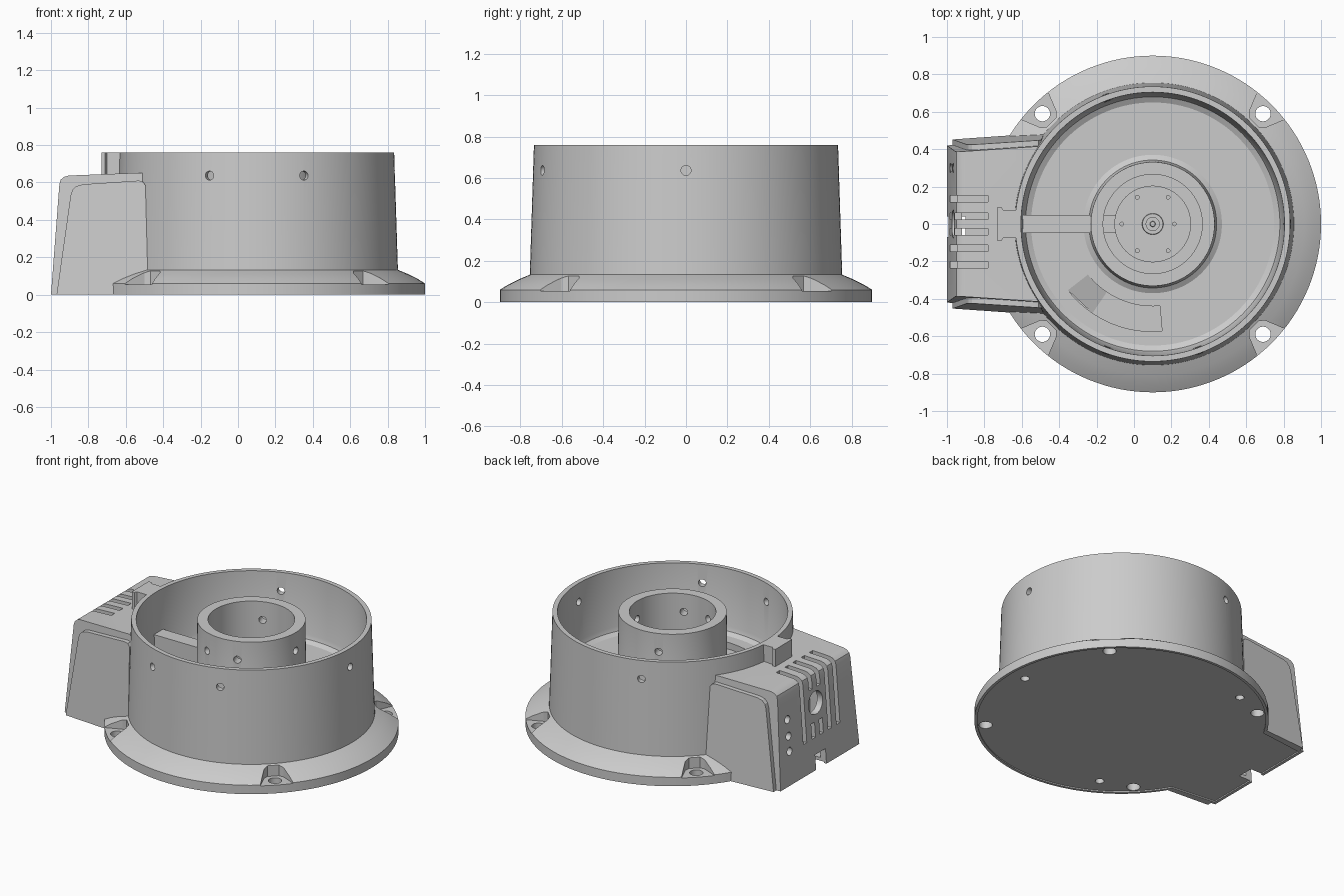
import bpy, bmesh, math
from mathutils import Vector, Matrix

if "Cube" in bpy.data.objects:
    bpy.data.objects.remove(bpy.data.objects["Cube"])

CX = 0.1      # axis of the round body
SEG = 128


def finish(name, bm):
    bmesh.ops.recalc_face_normals(bm, faces=bm.faces)
    me = bpy.data.meshes.new(name)
    bm.to_mesh(me)
    bm.free()
    ob = bpy.data.objects.new(name, me)
    bpy.context.collection.objects.link(ob)
    return ob


def lathe(name, prof, ring=False, seg=SEG):
    """Revolve (radius, z) points around the body axis."""
    bm = bmesh.new()
    loops = []
    for r, z in prof:
        loops.append([bm.verts.new((CX + r * math.cos(2 * math.pi * i / seg),
                                    r * math.sin(2 * math.pi * i / seg), z)) for i in range(seg)])
    n = len(loops)
    for k in range(n if ring else n - 1):
        a, b = loops[k], loops[(k + 1) % n]
        for i in range(seg):
            j = (i + 1) % seg
            bm.faces.new((a[i], a[j], b[j], b[i]))
    if not ring:
        bm.faces.new(loops[0])
        bm.faces.new(loops[-1])
    return finish(name, bm)


def prism(name, pts, place):
    """Closed prism; place(u, v, side) maps outline points, side is -1 or 1."""
    bm = bmesh.new()
    a = [bm.verts.new(place(u, v, -1)) for u, v in pts]
    b = [bm.verts.new(place(u, v, 1)) for u, v in pts]
    bm.faces.new(a)
    bm.faces.new(b)
    for i in range(len(pts)):
        j = (i + 1) % len(pts)
        bm.faces.new((a[i], a[j], b[j], b[i]))
    return finish(name, bm)


def slab(name, pts, z0, z1):
    return prism(name, pts, lambda x, y, s: (x, y, z0 if s < 0 else z1))


def box(name, x0, x1, y0, y1, z0, z1):
    return slab(name, [(x0, y0), (x1, y0), (x1, y1), (x0, y1)], z0, z1)


def rod(name, p, q, r, seg=24):
    p, q = Vector(p), Vector(q)
    bm = bmesh.new()
    rot = (q - p).to_track_quat('Z', 'Y').to_matrix().to_4x4()
    bmesh.ops.create_cone(bm, cap_ends=True, segments=seg, radius1=r, radius2=r,
                          depth=(q - p).length, matrix=Matrix.Translation((p + q) / 2) @ rot)
    return finish(name, bm)


def boolean(target, other, op='DIFFERENCE'):
    m = target.modifiers.new("bool", 'BOOLEAN')
    m.operation, m.object, m.solver = op, other, 'EXACT'
    bpy.context.view_layer.objects.active = target
    bpy.ops.object.modifier_apply(modifier=m.name)
    bpy.data.objects.remove(other)


def polar(r, deg, z=0.0):
    a = math.radians(deg)
    return (CX + r * math.cos(a), r * math.sin(a), z)


# flange and tapered drum
body = lathe("housing_body", [(0.9, 0), (0.9, 0.06), (0.86, 0.085), (0.81, 0.11), (0.755, 0.133),
                              (0.735, 0.76)])

# rear hood with two raised side panels, drafted towards the top
def half_width(extra):
    return lambda x, z, s: (x, s * (0.42 + extra + 0.07 * (x + 1) - 0.06 * z), z)

hood = [(-1, 0), (-0.955, 0.59), (-0.948, 0.615), (-0.93, 0.63), (-0.905, 0.637),
        (-0.52, 0.652), (-0.42, 0.652), (-0.42, 0)]
panel = [(-0.97, 0), (-0.895, 0.53), (-0.885, 0.56), (-0.865, 0.58), (-0.83, 0.59),
         (-0.53, 0.61), (-0.51, 0.605), (-0.495, 0.585), (-0.48, 0)]
boolean(body, prism("hood", hood, half_width(0)), 'UNION')
boolean(body, prism("side_panels", panel, half_width(0.03)), 'UNION')

# locating tab on the rim
tab = [(-0.73, -0.09), (-0.71, -0.09), (-0.7, -0.075), (-0.58, -0.075),
       (-0.58, 0.075), (-0.7, 0.075), (-0.71, 0.09), (-0.73, 0.09)]
boolean(body, slab("rim_tab", tab, 0.6, 0.76), 'UNION')

# ring-shaped well with filleted floor, and the hub bore
boolean(body, lathe("well", [(0.33, 0.85), (0.335, 0.38), (0.342, 0.352), (0.37, 0.335),
                             (0.65, 0.335), (0.68, 0.352), (0.69, 0.38), (0.708, 0.85)], ring=True))
boolean(body, lathe("bore", [(0.265, 0.34), (0.265, 0.85)]))

# cross holes through drum and hub
for a in (0, -70, -110, 110):
    boolean(body, rod("cross_hole", polar(0.18, a, 0.637), polar(0.82, a, 0.637), 0.024))

# flange pockets with mounting holes
for a in (45, 135, 225, 315):
    def local(r, t, c=math.cos(math.radians(a)), s=math.sin(math.radians(a))):
        return (CX + r * c - t * s, r * s + t * c)
    outline = [(0.768, -0.035), (0.79, -0.06), (0.95, -0.125),
               (0.95, 0.125), (0.79, 0.06), (0.768, 0.035)]
    boolean(body, slab("pocket", [local(*p) for p in outline], 0.055, 0.3))
    boolean(body, rod("mount_hole", polar(0.834, a, -0.1), polar(0.834, a, 0.2), 0.041))

# hollow inside of the hood
inner = [(-0.955, 0.03), (-0.915, 0.585), (-0.68, 0.61), (-0.68, 0.03)]
boolean(body, prism("hood_cavity", inner, lambda x, z, s: (x, s * 0.35, z)))

# ventilation slots wrapping over the hood edge
W = 0.018
for y in (0.135, -0.13, -0.218, 0.042, -0.042):
    short = abs(y) < 0.1
    boolean(body, box("slot", -1.1, -0.78, y - W, y + W, 0.53 if short else 0.21, 0.8))
    if short:
        boolean(body, box("slot_low", -1.1, -0.9, y - W, y + W, 0.21, 0.31))

# connector hole, three small ports and the cable notch
boolean(body, rod("connector_hole", (-1.1, 0, 0.43), (-0.88, 0, 0.43), 0.075, 48))
for z in (0.22, 0.32, 0.43):
    boolean(body, rod("port", (-1.1, 0.3, z), (-0.88, 0.3, z), 0.026))
boolean(body, box("cable_notch", -1.1, -0.9, -0.07, 0.04, -0.1, 0.1))

# shallow recess and blind screw holes underneath
boolean(body, lathe("base_recess", [(0.882, -0.1), (0.882, 0.008)]))
boolean(body, slab("hood_recess", [(-0.98, -0.4), (-0.5, -0.455), (-0.5, 0.455), (-0.98, 0.4)],
                   -0.1, 0.008))
for a in (0, 120, 240):
    boolean(body, rod("screw_hole", polar(0.77, a, -0.1), polar(0.77, a, 0.055), 0.027))

# curved recess in the well floor
N = 12
arc = [(0.575, -142 + 57 * i / N) for i in range(N + 1)]
arc += [(0.44, -85 - 57 * i / N) for i in range(N + 1)]
boolean(body, slab("floor_recess", [polar(r, a)[:2] for r, a in arc], 0.29, 0.45))

# ramp at the end of the recess
def ramp_place(t, z, s):
    return polar(0.507 + s * 0.068, t, z)
ramp = prism("recess_ramp", [(-142, 0.285), (-142, 0.335), (-124, 0.29), (-124, 0.285)], ramp_place)

# cable duct between drum and hub
duct = box("cable_duct", -0.6, -0.23, -0.048, 0.048, 0.33, 0.49)
duct_end = box("cable_duct_end", -0.168, -0.1, -0.045, 0.045, 0.335, 0.35)

# motor disc in the hub with screw holes and a centre boss
disc = lathe("hub_disc", [(0.205, 0.335), (0.205, 0.36)], seg=64)
for a in range(0, 360, 60):
    boolean(disc, rod("disc_hole", polar(0.115 if a == 0 else 0.165, a, 0.345),
                      polar(0.115 if a == 0 else 0.165, a, 0.4), 0.01, 12))
boss = lathe("centre_boss", [(0.058, 0.355), (0.055, 0.375), (0.035, 0.375), (0.035, 0.365),
                             (0.015, 0.365), (0.013, 0.38)], seg=32)

# smooth round walls, keep edges sharp
bpy.ops.object.select_all(action='DESELECT')
for ob in (body, disc, boss):
    ob.select_set(True)
bpy.context.view_layer.objects.active = body
bpy.ops.object.shade_smooth_by_angle(angle=math.radians(25))
